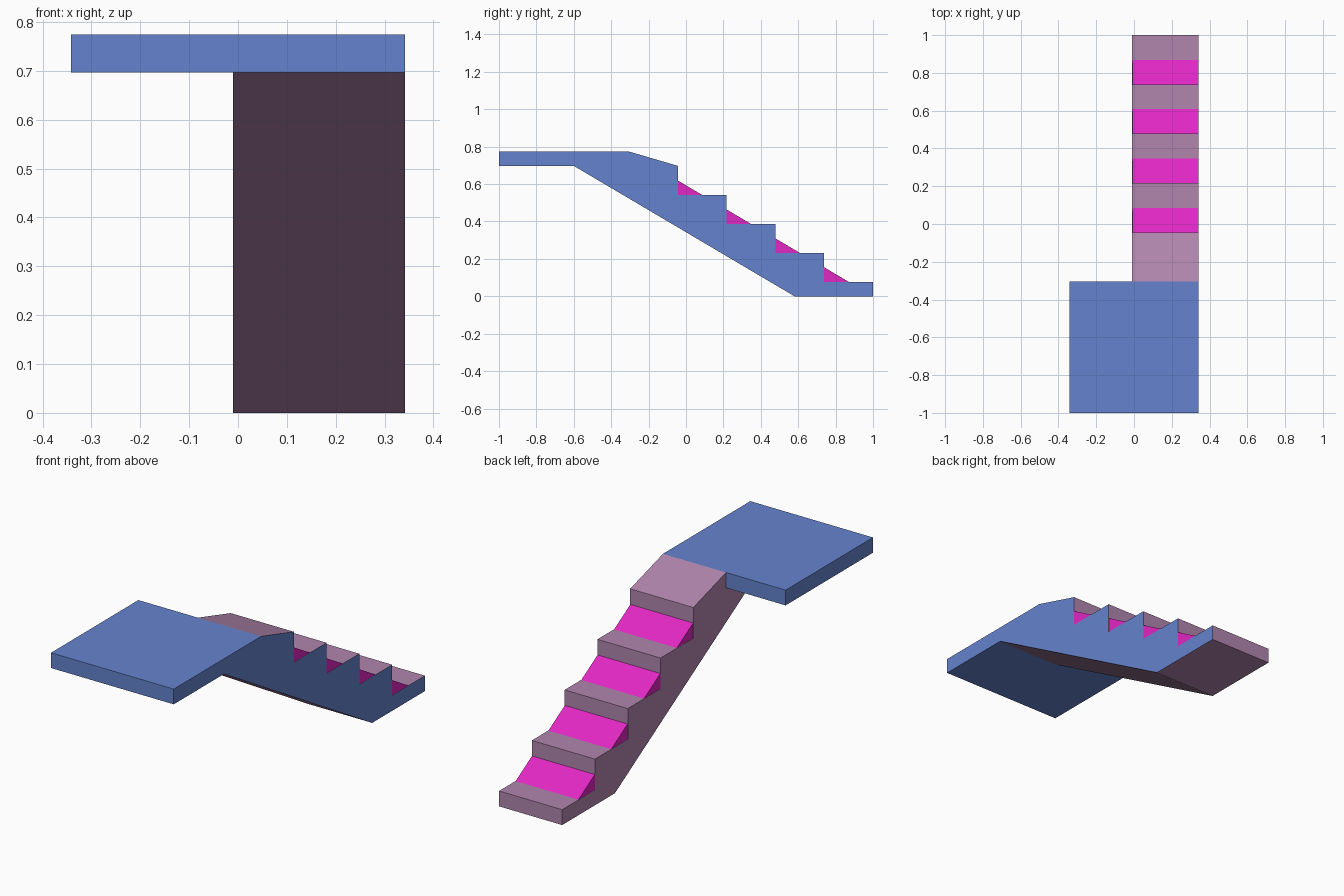
import bpy
import bmesh

if "Cube" in bpy.data.objects:
    bpy.data.objects.remove(bpy.data.objects["Cube"])


def material(name, rgb):
    m = bpy.data.materials.new(name)
    m.diffuse_color = (*rgb, 1)
    m.use_nodes = True
    m.node_tree.nodes["Principled BSDF"].inputs["Base Color"].default_value = m.diffuse_color
    return m


BLUE = material("blue", (0.13, 0.23, 0.62))
MAUVE = material("mauve", (0.44, 0.24, 0.42))
MAGENTA = material("magenta", (0.75, 0.02, 0.55))


def extrude_profile(name, profile, x0, x1, mats, right_slot=0):
    """Extrude a (y, z) outline along x; the +x side may use another material."""
    bm = bmesh.new()
    face = bm.faces.new([bm.verts.new((x0, y, z)) for y, z in profile])
    res = bmesh.ops.extrude_face_region(bm, geom=[face])
    for v in res["geom"]:
        if isinstance(v, bmesh.types.BMVert):
            v.co.x = x1
    bmesh.ops.recalc_face_normals(bm, faces=bm.faces)
    for f in bm.faces:
        if f.normal.x > 0.9:
            f.material_index = right_slot
    me = bpy.data.meshes.new(name)
    bm.to_mesh(me)
    bm.free()
    for m in mats:
        me.materials.append(m)
    ob = bpy.data.objects.new(name, me)
    bpy.context.collection.objects.link(ob)
    return ob


HALF_W, INNER = 0.342, -0.01
TOP, UNDER, EDGE = 0.774, 0.697, -0.305
RUN, RISE, STEPS = 0.261, 0.155, 5

# Landing slab
extrude_profile("landing", [(-1, UNDER), (EDGE, UNDER), (EDGE, TOP), (-1, TOP)],
                -HALF_W, HALF_W, [BLUE])

# Stair flight: stepped top, sloped underside
outline = [(0.58, 0)]
for k in range(STEPS):
    y, z = 1 - RUN * k, RISE * (k + 0.5)
    outline += [(y, max(z - RISE, 0)), (y, z)]
outline += [(EDGE, TOP), (EDGE, UNDER), (-0.60, UNDER)]
extrude_profile("stair_flight", outline, INNER, HALF_W, [MAUVE, BLUE], 1)

# Sloped ramp showing as wedges on the treads
extrude_profile("ramp", [(-0.30, 0.771), (0.99, 0.006), (0.59, 0.006), (-0.58, 0.69)],
                INNER + 0.001, HALF_W - 0.001, [MAGENTA])
